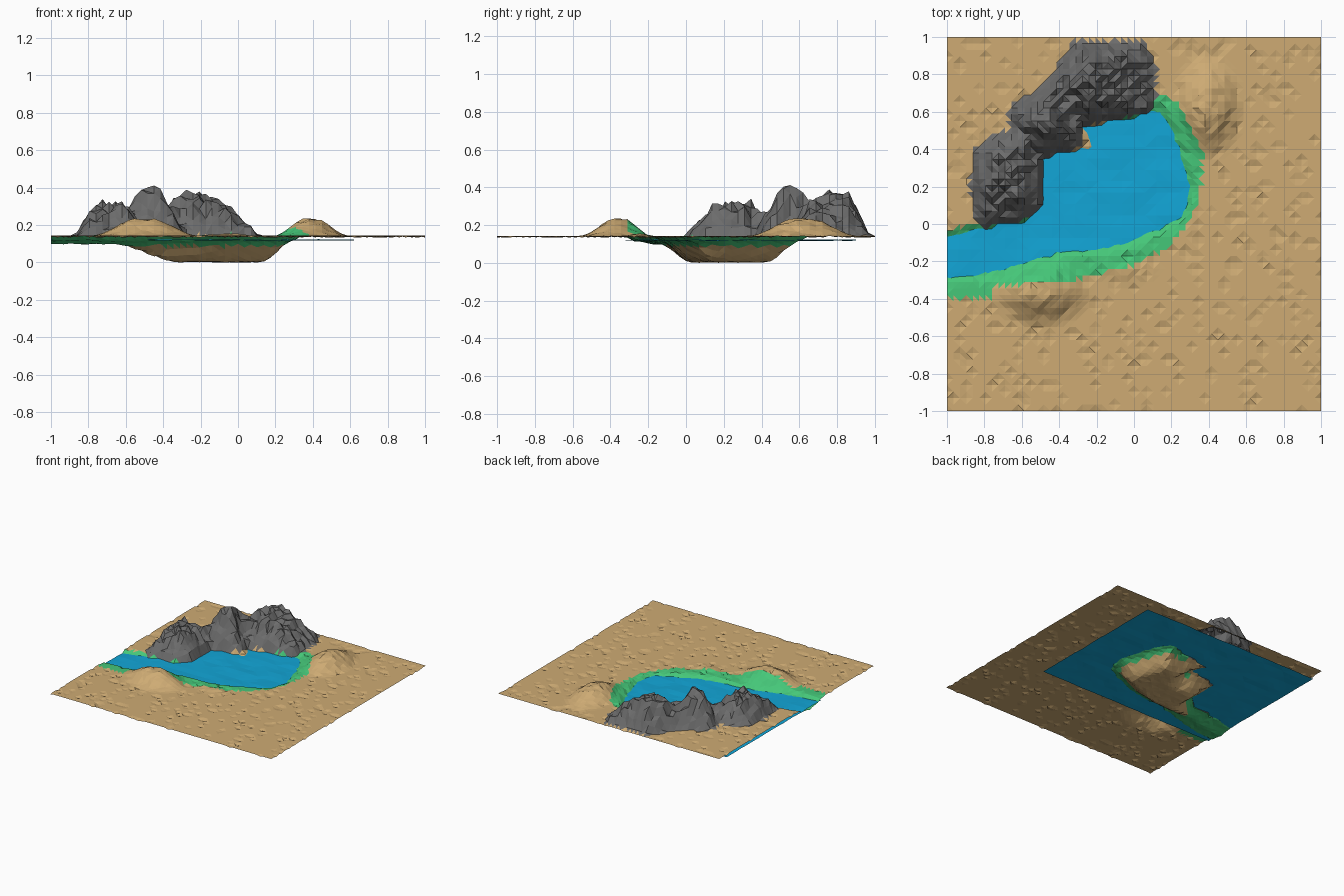
import bpy, bmesh, math, random
from mathutils import Vector, noise

if "Cube" in bpy.data.objects:
    bpy.data.objects.remove(bpy.data.objects["Cube"])

random.seed(4)
N = 58            # terrain cells per side
GROUND, WATER = 0.148, 0.121


def material(name, rgb):
    m = bpy.data.materials.new(name)
    m.diffuse_color = (*rgb, 1)
    m.use_nodes = True
    m.node_tree.nodes["Principled BSDF"].inputs["Base Color"].default_value = m.diffuse_color
    return m


sand = material("sand", (0.62, 0.41, 0.175))
grass = material("grass green", (0.06, 0.57, 0.19))
rock = material("rock grey", (0.15, 0.15, 0.15))
blue = material("water blue", (0.006, 0.38, 0.68))

# Plan outlines (x, y)
SHORE = [(-1.3, -.1), (-1, -.07), (-.8, -.02), (-.6, .03), (-.49, .1), (-.49, .36), (-.3, .41),
         (-.21, .4), (-.28, .53), (-.05, .57), (.13, .61), (.2, .5), (.25, .35), (.3, .2),
         (.25, .04), (.13, -.02), (-.05, -.1), (-.2, -.13), (-.4, -.14), (-.6, -.21),
         (-.8, -.27), (-1.3, -.29)]
ROCKS = [(-.85, .06), (-.87, .22), (-.84, .4), (-.75, .46), (-.66, .5), (-.66, .62), (-.5, .72),
         (-.4, .84), (-.32, .97), (.05, .97), (.11, .85), (.1, .6), (-.05, .57), (-.28, .53),
         (-.3, .41), (-.49, .36), (-.49, .1), (-.6, .02), (-.82, -.01)]
MEADOW = [(-1.3, -.4), (-.75, -.4), (-.75, -.33), (-.55, -.32), (-.4, -.32), (-.2, -.27), (0, -.22),
          (.2, -.11), (.32, .05), (.36, .2), (.37, .38), (.28, .55), (.23, .66), (.13, .71),
          (.02, .65), (-.1, .5), (-.3, .3), (-.49, .12), (-.62, .04), (-.8, .01), (-1.3, -.09)]
# Rock summits (x, y, z)
PEAKS = [(-.77, .25, .34), (-.63, .2, .31), (-.72, .1, .25), (-.59, .42, .25), (-.46, .54, .43),
         (-.5, .61, .38), (-.36, .58, .26), (-.35, .69, .29), (-.3, .76, .38), (-.2, .83, .38),
         (-.1, .78, .31), (.01, .78, .23)]
# Sand hills (x, y, rx, ry, height)
HILLS = [(-.5, -.36, .29, .2, .09), (.39, .62, .2, .29, .09), (-.05, -.25, .2, .08, .012)]


def inside_distance(poly, x, y):
    """Distance to an outline, positive inside."""
    best, inside = 9.0, False
    p = Vector((x, y))
    for i, a in enumerate(poly):
        b = poly[i - 1]
        va, d = Vector(a), Vector(b) - Vector(a)
        t = max(0, min(1, (p - va).dot(d) / d.length_squared))
        best = min(best, (p - va - d * t).length)
        if (a[1] > y) != (b[1] > y) and x < (b[0] - a[0]) * (y - a[1]) / (b[1] - a[1]) + a[0]:
            inside = not inside
    return best if inside else -best


def smooth(t):
    t = max(0, min(1, t))
    return t * t * (3 - 2 * t)


def height(x, y):
    shore = inside_distance(SHORE, x, y)
    crag = inside_distance(ROCKS, x, y)
    if crag > 0.0:                       # craggy rock mass
        w = [(1 / (math.hypot(x - px, y - py) ** 3 + 1e-4), pz) for px, py, pz in PEAKS]
        top = sum(a * b for a, b in w) / sum(a for a, b in w)
        rough = random.uniform(-.035, .03) * smooth(crag / .08)
        ramp = min(1, crag / .11) ** .8
        return GROUND + (top - GROUND) * ramp + rough
    if shore > 0:                        # lake bowl and shallow river
        floor = .098 - .09 * smooth((x + .68) / .3)
        return WATER + (floor - WATER) * smooth(shore / .16) + random.uniform(-.003, .003)
    z = WATER + min(GROUND - WATER, -shore * .7)
    for hx, hy, rx, ry, hh in HILLS:
        r = math.hypot((x - hx) / rx, (y - hy) / ry)
        z += hh * smooth(1.15 * (1 - r)) * smooth(-shore / .1) * random.uniform(.9, 1.05)
    if random.random() < .16:            # small wind dents
        z -= random.uniform(.004, .01)
    return z


def sheet(name, x0, x1, y0, y1, nx, ny, func, mats):
    """Grid surface whose height comes from a function."""
    bm = bmesh.new()
    rows = []
    for j in range(ny + 1):
        y = y0 + (y1 - y0) * j / ny
        rows.append([])
        for i in range(nx + 1):
            x = x0 + (x1 - x0) * i / nx
            rows[-1].append(bm.verts.new((x, y, func(x, y))))
    for j in range(ny):
        for i in range(nx):
            bm.faces.new((rows[j][i], rows[j][i + 1], rows[j + 1][i + 1], rows[j + 1][i]))
    bmesh.ops.triangulate(bm, faces=bm.faces[:])
    me = bpy.data.meshes.new(name)
    bm.to_mesh(me)
    bm.free()
    for m in mats:
        me.materials.append(m)
    ob = bpy.data.objects.new(name, me)
    bpy.context.collection.objects.link(ob)
    return ob


# Terrain: dunes, lake bowl, river bed and rocks
terrain = sheet("terrain", -1, 1, -1, 1, N, N, height, (sand, grass, rock))
low = min(v.co.z for v in terrain.data.vertices)
for v in terrain.data.vertices:
    v.co.z = max(0, v.co.z - low)
for f in terrain.data.polygons:
    x, y, z = f.center
    if inside_distance(ROCKS, x, y) > -.012 and z > .13:
        f.material_index = 2
    elif inside_distance(MEADOW, x, y) > 0 and z > .088:
        f.material_index = 1

# Water: slightly rippled sheet just below the sand
sheet("water", -1, .62, -.32, .9, 26, 20,
      lambda x, y: .12 + .006 * noise.noise(Vector((x * 6, y * 9, 2))), (blue,))
